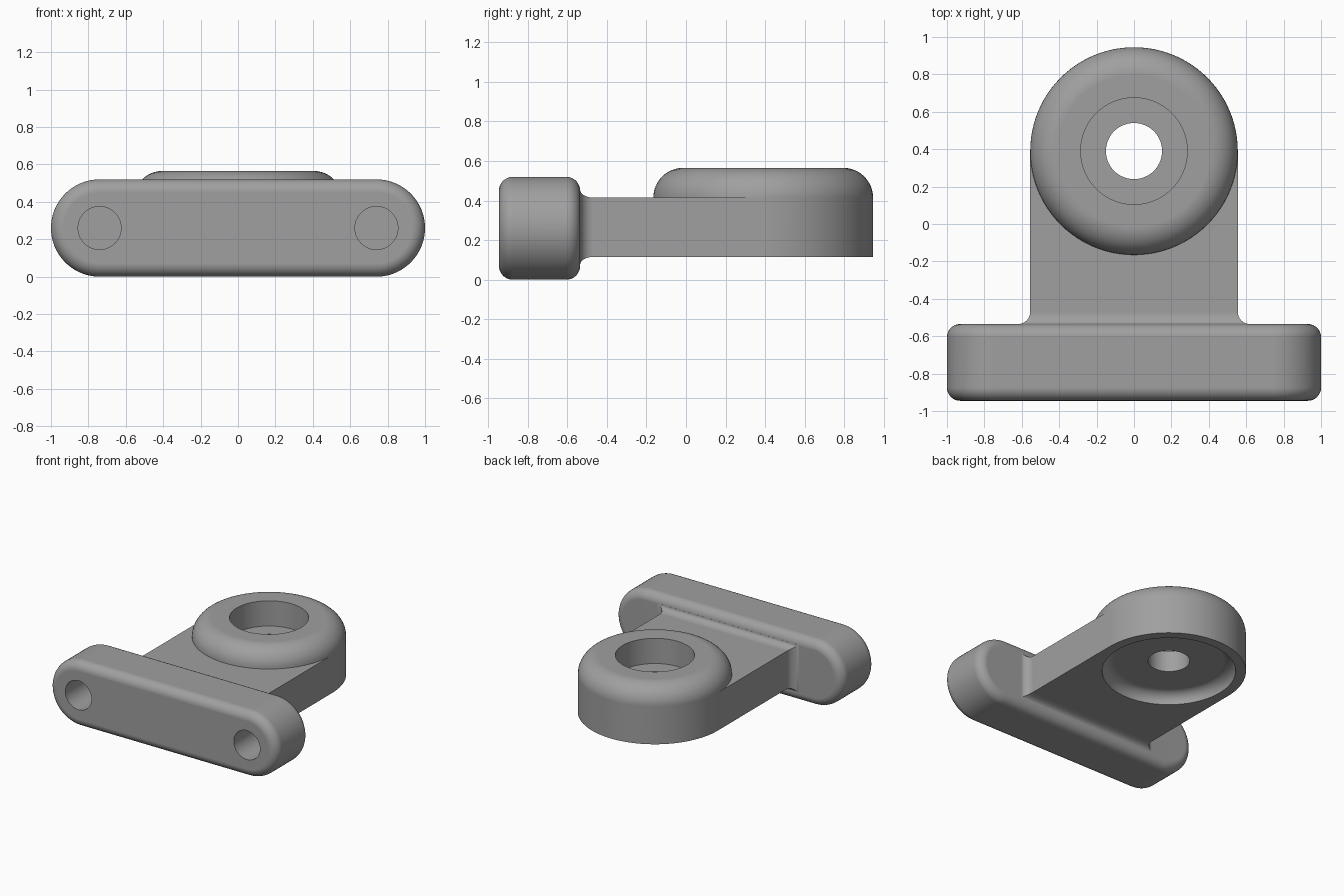
import bpy
import bmesh
import math

if "Cube" in bpy.data.objects:
    bpy.data.objects.remove(bpy.data.objects["Cube"])

SEG = 96
grey = bpy.data.materials.new("mid_grey")
grey.diffuse_color = (0.35, 0.35, 0.35, 1)
grey.use_nodes = True
grey.node_tree.nodes["Principled BSDF"].inputs["Base Color"].default_value = grey.diffuse_color


def loft(name, rings):
    """Closed solid through a list of equal-length point rings."""
    bm = bmesh.new()
    rows = [[bm.verts.new(p) for p in ring] for ring in rings]
    n = len(rows[0])
    for a, b in zip(rows, rows[1:]):
        for i in range(n):
            j = (i + 1) % n
            bm.faces.new((a[i], a[j], b[j], b[i]))
    bm.faces.new(rows[0])
    bm.faces.new(rows[-1])
    bmesh.ops.recalc_face_normals(bm, faces=bm.faces)
    mesh = bpy.data.meshes.new(name)
    bm.to_mesh(mesh)
    bm.free()
    mesh.materials.append(grey)
    obj = bpy.data.objects.new(name, mesh)
    bpy.context.collection.objects.link(obj)
    return obj


def arc(steps):
    return [math.pi / 2 * i / steps for i in range(steps + 1)]


def circle_z(r, z, cy=0.39):
    angles = [2 * math.pi * i / SEG for i in range(SEG)]
    return [(r * math.cos(a), cy + r * math.sin(a), z) for a in angles]


def circle_y(r, y, cx, cz=0.26):
    angles = [2 * math.pi * i / 48 for i in range(48)]
    return [(cx + r * math.cos(a), y, cz + r * math.sin(a)) for a in angles]


def stadium(r, y):
    pts = []
    for side, start in ((1, -math.pi / 2), (-1, math.pi / 2)):
        for i in range(33):
            a = start + math.pi * i / 32
            pts.append((side * 0.74 + r * math.cos(a), y, 0.26 + r * math.sin(a)))
    return pts


def rect(y, dx, dz):
    x, lo, hi = 0.555 + dx, 0.115 - dz, 0.415 + dz
    return [(-x, y, lo), (x, y, lo), (x, y, hi), (-x, y, hi)]


# Mounting flange with rounded rims
f = 0.07
front = [stadium(0.26 - f + f * math.sin(a), -0.945 + f - f * math.cos(a)) for a in arc(8)]
back = [stadium(0.26 - f + f * math.cos(a), -0.535 - f + f * math.sin(a)) for a in arc(8)]
bracket = loft("bracket", front + back)

# Arm, flaring into the flange
flare = [rect(-0.535 + 0.065 * (1 - math.cos(a)), 0.065 * (1 - math.sin(a)),
              0.04 * (1 - math.sin(a))) for a in arc(8)]
arm = loft("arm", [rect(-0.7, 0.065, 0.04)] + flare + [rect(0.39, 0, 0)])

# Round boss with a large top fillet
boss = loft("boss", [circle_z(0.555, 0.115)] +
            [circle_z(0.405 + 0.15 * math.cos(a), 0.415 + 0.15 * math.sin(a)) for a in arc(12)])

# Cutters: top bore, through hole, rounded underside recess, blind bolt holes
cutters = [
    loft("bore_cutter", [circle_z(0.285, 0.365), circle_z(0.285, 0.8)]),
    loft("hole_cutter", [circle_z(0.15, -0.2), circle_z(0.15, 0.9)]),
    loft("recess_cutter", [circle_z(0.48, -0.1)] +
         [circle_z(0.395 + 0.085 * math.cos(a), 0.115 + 0.085 * math.sin(a)) for a in arc(8)]),
]
for x in (-0.74, 0.74):
    cutters.append(loft("bolt_cutter", [circle_y(0.115, -1.1, x), circle_y(0.115, -0.62, x)]))

# Combine into one solid
bpy.context.view_layer.objects.active = bracket
bracket.select_set(True)
for tool, op in [(boss, 'UNION'), (arm, 'UNION')] + [(c, 'DIFFERENCE') for c in cutters]:
    mod = bracket.modifiers.new("combine", 'BOOLEAN')
    mod.operation = op
    mod.solver = 'EXACT'
    mod.object = tool
    bpy.ops.object.modifier_apply(modifier=mod.name)
    bpy.data.objects.remove(tool)

# Smooth fillets, crisp corners
bpy.ops.object.shade_smooth_by_angle(angle=math.radians(30))
normals = bracket.modifiers.new("flat_face_normals", 'WEIGHTED_NORMAL')
normals.keep_sharp = True
